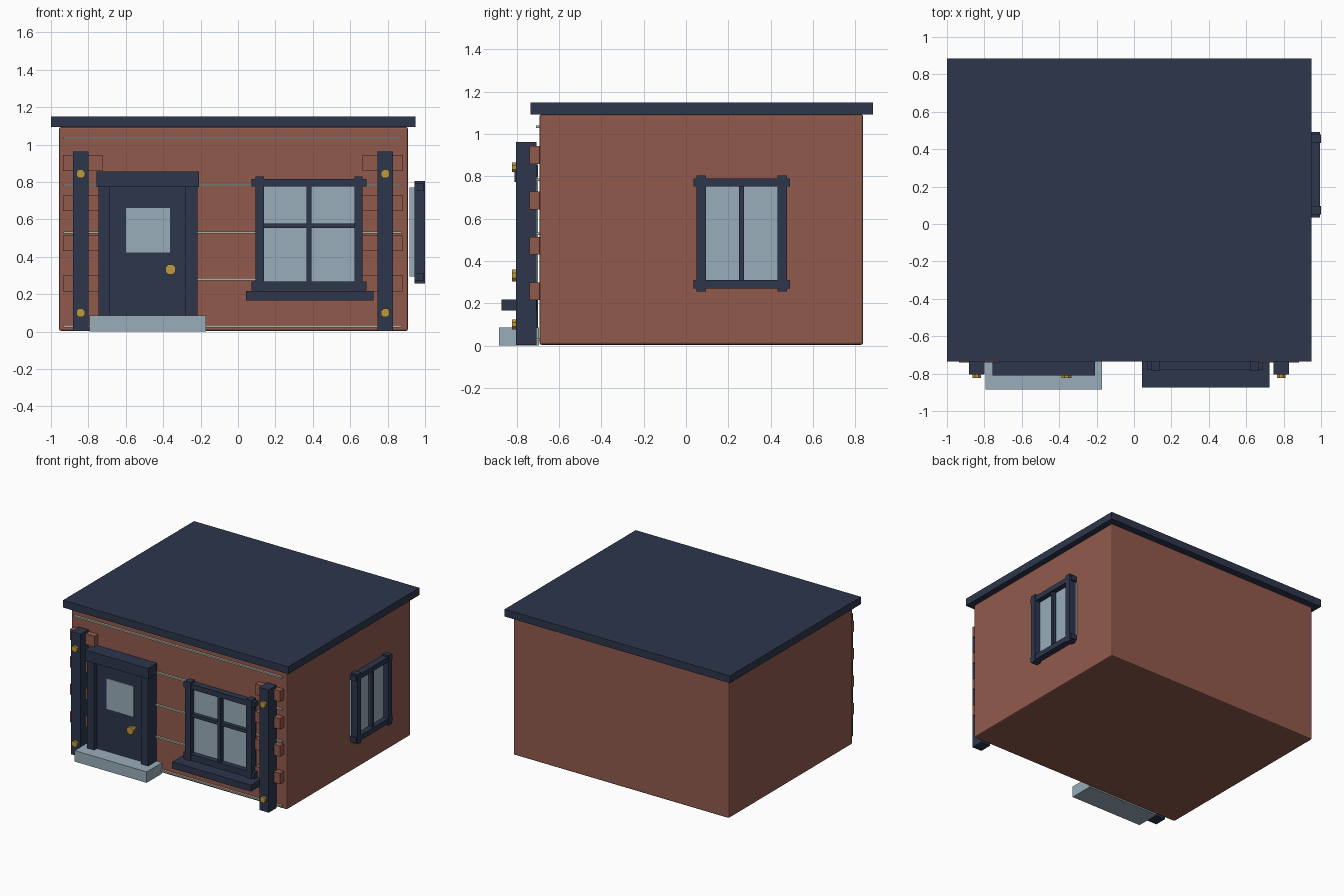
import bpy, bmesh, math
from mathutils import Matrix

if "Cube" in bpy.data.objects:
    bpy.data.objects.remove(bpy.data.objects["Cube"])


def material(name, rgb):
    m = bpy.data.materials.new(name)
    lin = [((c / 255 + 0.055) / 1.055) ** 2.4 for c in rgb]
    m.diffuse_color = (*lin, 1)
    m.use_nodes = True
    m.node_tree.nodes["Principled BSDF"].inputs["Base Color"].default_value = m.diffuse_color
    return m


BRICK = material("brick red", (145, 90, 77))
NAVY = material("dark navy", (45, 54, 76))
GLASS = material("pale blue grey", (153, 173, 186))
GOLD = material("brass", (190, 153, 62))
MORTAR = material("mortar", (180, 176, 162))


def finish(name, bm, mat, bevel=0):
    me = bpy.data.meshes.new(name)
    bm.to_mesh(me)
    bm.free()
    me.materials.append(mat)
    ob = bpy.data.objects.new(name, me)
    bpy.context.collection.objects.link(ob)
    if bevel:
        mod = ob.modifiers.new("bevel", "BEVEL")
        mod.width, mod.segments = bevel, 2
    return ob


def box(name, mat, x, y, z, bevel=0):
    """Box from (min, max) pairs on each axis."""
    bm = bmesh.new()
    size = Matrix.Diagonal((x[1] - x[0], y[1] - y[0], z[1] - z[0], 1))
    mid = Matrix.Translation([sum(p) / 2 for p in (x, y, z)])
    bmesh.ops.create_cube(bm, size=1, matrix=mid @ size)
    return finish(name, bm, mat, bevel)


def stud(name, x, z, y, r):
    """Short eight-sided cylinder along y."""
    bm = bmesh.new()
    m = (Matrix.Translation((x, sum(y) / 2, z)) @ Matrix.Rotation(math.pi / 2, 4, "X")
         @ Matrix.Rotation(math.pi / 8, 4, "Z"))
    bmesh.ops.create_cone(bm, cap_ends=True, segments=8, radius1=r, radius2=r,
                          depth=y[1] - y[0], matrix=m)
    return finish(name, bm, GOLD)


# Main body and flat roof
box("house_body", BRICK, (-0.957, 0.909), (-0.693, 0.837), (0.004, 1.093), 0.01)
box("roof_slab", NAVY, (-1.0, 0.95), (-0.735, 0.885), (1.093, 1.15))

# Mortar lines across the front
for z in (0.028, 0.28, 0.53, 0.784, 1.035):
    box("mortar_line", MORTAR, (-0.933, 0.874), (-0.71, -0.69), (z - 0.006, z + 0.006))

# Raised corner bricks
for z in (0.257, 0.472, 0.686, 0.901):
    for x in ((-0.936, -0.725), (0.666, 0.882)):
        box("corner_brick", BRICK, x, (-0.74, -0.69), (z - 0.042, z + 0.042))

# Front posts with brass studs
for x in (-0.841, 0.788):
    box("front_post", NAVY, (x - 0.041, x + 0.041), (-0.804, -0.707), (0.003, 0.963))
    for z in (0.1, 0.843):
        stud("post_stud", x, z, (-0.823, -0.79), 0.025)

# Door with casing, pane, knob and step
box("door_step", GLASS, (-0.794, -0.171), (-0.885, -0.695), (0.0, 0.086))
box("door_panel", NAVY, (-0.69, -0.275), (-0.765, -0.70), (0.03, 0.78))
for x in ((-0.746, -0.685), (-0.28, -0.217)):
    box("door_casing", NAVY, x, (-0.80, -0.70), (0.004, 0.775))
box("door_header", NAVY, (-0.757, -0.209), (-0.811, -0.70), (0.773, 0.856))
box("door_pane", GLASS, (-0.599, -0.364), (-0.772, -0.764), (0.422, 0.66))
stud("knob_stem", -0.361, 0.332, (-0.80, -0.76), 0.018)
stud("knob", -0.361, 0.332, (-0.823, -0.795), 0.03)

# Front window
box("window_pane", GLASS, (0.11, 0.65), (-0.74, -0.70), (0.24, 0.80))
for x in ((0.094, 0.139), (0.622, 0.666)):
    box("window_stile", NAVY, x, (-0.787, -0.73), (0.215, 0.83))
for z in ((0.219, 0.267), (0.775, 0.816)):
    box("window_rail", NAVY, (0.073, 0.688), (-0.78, -0.73), z)
box("window_mullion", NAVY, (0.367, 0.393), (-0.775, -0.73), (0.25, 0.79))
box("window_crossbar", NAVY, (0.12, 0.64), (-0.77, -0.73), (0.553, 0.578))
box("window_sill", NAVY, (0.042, 0.724), (-0.873, -0.705), (0.166, 0.217))

# Side window on the right wall
box("side_pane", GLASS, (0.917, 0.955), (0.07, 0.458), (0.294, 0.77))
for y in ((0.05, 0.095), (0.433, 0.478)):
    box("side_stile", NAVY, (0.944, 1.0), y, (0.257, 0.804))
for z in ((0.27, 0.31), (0.752, 0.791)):
    box("side_rail", NAVY, (0.944, 0.995), (0.036, 0.492), z)
box("side_mullion", NAVY, (0.944, 0.985), (0.251, 0.275), (0.30, 0.76))
